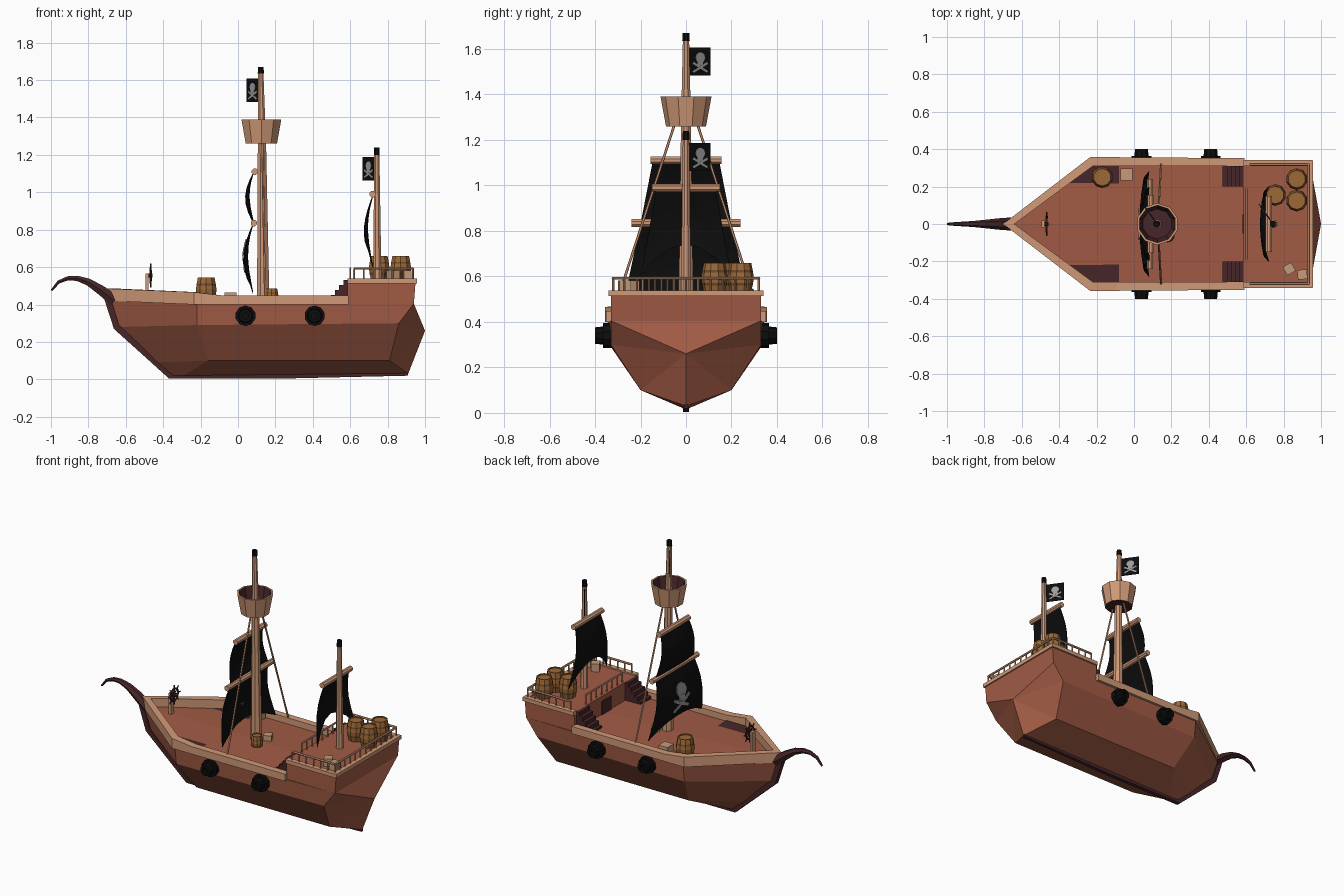
import bpy, bmesh, math
from mathutils import Vector, Matrix

if "Cube" in bpy.data.objects:
    bpy.data.objects.remove(bpy.data.objects["Cube"])

def material(name, r, g, b):
    m = bpy.data.materials.new(name)
    m.diffuse_color = (r, g, b, 1)
    m.use_nodes = True
    m.node_tree.nodes["Principled BSDF"].inputs["Base Color"].default_value = m.diffuse_color
    return m

HULL = material("red_brown_wood", .36, .105, .06)
TAN = material("pale_wood", .63, .32, .185)
DARK = material("dark_wood", .062, .019, .021)
BLACK = material("black_cloth", .004, .004, .004)
BARREL = material("barrel_wood", .33, .14, .038)
HOOP = material("barrel_hoop", .16, .065, .02)
CRATE = material("crate_wood", .55, .33, .19)
GREY = material("emblem_grey", .33, .33, .33)

def mesh(name, verts, faces, mats, idx=None):
    me = bpy.data.meshes.new(name)
    me.from_pydata([tuple(v) for v in verts], [], faces)
    for m in (mats if isinstance(mats, list) else [mats]):
        me.materials.append(m)
    if idx:
        for p, i in zip(me.polygons, idx):
            p.material_index = i
    bm = bmesh.new()
    bm.from_mesh(me)
    bmesh.ops.remove_doubles(bm, verts=bm.verts, dist=1e-5)
    bmesh.ops.recalc_face_normals(bm, faces=bm.faces)
    bm.to_mesh(me)
    bm.free()
    ob = bpy.data.objects.new(name, me)
    bpy.context.collection.objects.link(ob)
    return ob

def box(name, c, s, mat, rot=0):
    R = Matrix.Rotation(rot, 3, 'Z')
    v = [Vector(c) + R @ Vector((x * s[0] / 2, y * s[1] / 2, z * s[2] / 2))
         for x in (-1, 1) for y in (-1, 1) for z in (-1, 1)]
    return mesh(name, v, [(0, 1, 3, 2), (4, 6, 7, 5), (0, 4, 5, 1), (2, 3, 7, 6), (0, 2, 6, 4), (1, 5, 7, 3)], mat)

def tube(name, pts, radii, mat, n=8):
    pts = [Vector(p) for p in pts]
    v, f = [], []
    for i, p in enumerate(pts):
        t = (pts[min(i + 1, len(pts) - 1)] - pts[max(i - 1, 0)]).normalized()
        u = t.cross(Vector((0, 1, 0)) if abs(t.y) < .9 else Vector((1, 0, 0))).normalized()
        w = t.cross(u)
        for k in range(n):
            a = 2 * math.pi * (k + .5) / n
            v.append(p + radii[i] * (math.cos(a) * u + math.sin(a) * w))
    for i in range(len(pts) - 1):
        f += [(i*n + k, i*n + (k+1) % n, (i+1)*n + (k+1) % n, (i+1)*n + k) for k in range(n)]
    f += [tuple(range(n)), tuple(range(len(v) - n, len(v)))]
    return mesh(name, v, f, mat)

def lathe(name, prof, loc, mats, segs, n=10, M=Matrix.Identity(3)):
    v = [Vector(loc) + M @ Vector((r * math.cos(2*math.pi*(k+.5)/n), r * math.sin(2*math.pi*(k+.5)/n), z))
         for r, z in prof for k in range(n)]
    f, idx = [], []
    for i in range(len(prof) - 1):
        for k in range(n):
            f.append((i*n + k, i*n + (k+1) % n, (i+1)*n + (k+1) % n, (i+1)*n + k))
            idx.append(segs[i])
    # collapse ends on the axis into caps
    if prof[0][0] == 0:
        v, f, idx = v[n:], [tuple(range(n))] + [tuple(j - n for j in q) for q in f[n:]], [segs[0]] + idx[n:]
    if prof[-1][0] == 0:
        v, f, idx = v[:-n], f[:-n] + [tuple(range(len(v) - 2*n, len(v) - n))], idx[:-n] + [segs[-1]]
    return mesh(name, v, f, mats, idx)

# hull: stations of keel, bilge, chine, deck points
ST = [[(-.36, 0, .015), (-.45, 0, .09), (-.64, 0, .28), (-.70, 0, .43)],
      [(-.3, 0, .015), (-.16, .2, .1), (-.22, .33, .29), (-.22, .345, .405)],
      [(.91, 0, .03), (.81, .2, .1), (.86, .33, .3), (.94, .33, .405)]]
v, f = [], []
for s in (1, -1):
    o = len(v)
    v += [(x, y * s, z) for st in ST for x, y, z in st] + [(1, 0, .26), (.94, 0, .405)]
    for i in (0, 1):
        f += [tuple(o + q for q in (4*i+j, 4*i+j+1, 4*i+j+5, 4*i+j+4)) for j in range(3)]
    f += [tuple(o + j for j in q) for q in ((8, 9, 12), (9, 10, 12), (10, 11, 12), (11, 13, 12), (3, 7, 11, 13))]
mesh("hull", v, f, HULL)

# aft cabin block and decks
v = [(x, y, z) for z, xe in ((.40, .94), (.53, .95)) for x, y in ((.585, -.33), (xe, -.33), (xe, .33), (.585, .33))]
mesh("aft_cabin", v, [(0, 1, 2, 3), (4, 5, 6, 7)] + [(i, (i+1) % 4, (i+1) % 4 + 4, i + 4) for i in range(4)], HULL)
out = [(-.66, 0), (-.22, -.33), (-.08, -.33), (-.08, .33), (-.22, .33)]
v = [(x, y, z) for z in (.40, .414) for x, y in out]
mesh("foredeck", v, [tuple(range(5)), tuple(range(5, 10))] + [(i, (i+1) % 5, (i+1) % 5 + 5, i + 5) for i in range(5)], DARK)
box("cabin_door", (.583, 0, .45), (.008, .1, .095), DARK)

# gunwales: outer/inner loop with rising bow
G = [(-.70, 0, -.64, 0, .42, .485), (-.235, .357, -.22, .31, .40, .466),
     (-.09, .357, -.09, .31, .40, .449), (.59, .352, .59, .31, .40, .447)]
for s, side in ((1, "left"), (-1, "right")):
    v = [p for a, b, c, d, lo, hi in G for p in ((a, b*s, lo), (a, b*s, hi), (c, d*s, hi), (c, d*s, lo))]
    f = [(4*i+k, 4*i+(k+1) % 4, 4*i+4+(k+1) % 4, 4*i+4+k) for i in range(3) for k in range(4)]
    mesh("gunwale_" + side, v, f + [(0, 1, 2, 3), (12, 13, 14, 15)], TAN)

# keel, stem and curved bowsprit
tube("keel_and_stem", [(-.70, 0, .44), (-.65, 0, .28), (-.365, 0, .018), (.2, 0, .016), (.91, 0, .028)],
     [.025, .024, .02, .018, .012], DARK, 4)
tube("bowsprit", [(-.66, 0, .42), (-.73, 0, .475), (-.80, 0, .52), (-.86, 0, .54), (-.91, 0, .54), (-.96, 0, .52), (-.997, 0, .475)],
     [.035, .03, .022, .016, .013, .01, .006], DARK, 6)

# poop rim, railing and stairs
for s in (1, -1):
    box("poop_rim_side", (.77, .325*s, .526), (.37, .032, .025), TAN)
    tube("poop_rail_side", [(.62, .32*s, .592), (.935, .32*s, .592)], [.007]*2, TAN, 6)
    for i in range(7):
        x = .62 + i * .0525
        tube("rail_post", [(x, .32*s, .53), (x, .32*s, .592)], [.005]*2, TAN, 5)
    for i in range(5):
        h = .026 * (i + 1)
        box("stair_step", (.485 + .0225*i, .255*s, .40 + h/2), (.0225, .11, h), DARK)
box("poop_rim_back", (.943, 0, .526), (.03, .68, .025), TAN)
tube("poop_rail_back", [(.935, -.32, .592), (.935, .32, .592)], [.007]*2, TAN, 6)
for i in range(11):
    y = -.27 + i * .054
    tube("rail_post", [(.935, y, .53), (.935, y, .592)], [.005]*2, TAN, 5)
tube("poop_rail_front", [(.60, -.19, .592), (.60, .19, .592)], [.006]*2, TAN, 6)
for i in range(8):
    y = -.19 + i * .38 / 7
    tube("rail_post", [(.60, y, .53), (.60, y, .592)], [.005]*2, TAN, 5)

# masts, caps, yards, ropes
tube("main_mast", [(.135, 0, .40), (.128, 0, 1.26), (.122, 0, 1.64)], [.036, .024, .015], TAN, 8)
tube("main_mast_cap", [(.122, 0, 1.635), (.122, 0, 1.67)], [.018, .016], BLACK, 8)
tube("aft_mast", [(.745, 0, .53), (.742, 0, 1.21)], [.024, .015], TAN, 8)
tube("aft_mast_cap", [(.742, 0, 1.20), (.742, 0, 1.24)], [.017, .015], BLACK, 8)
for name, x, z, w in (("upper_yard", .09, 1.11, .155), ("lower_yard", .085, .835, .24), ("aft_yard", .72, .99, .15)):
    tube(name, [(x, -w, z), (x, w, z)], [.018]*2, TAN, 8)
for s in (1, -1):
    tube("shroud_rope", [(.13, .05*s, 1.27), (.145, .32*s, .44)], [.006]*2, TAN, 5)

# crow's nest
lathe("crows_nest", [(0, 1.26), (.088, 1.26), (.112, 1.39), (.1, 1.39), (.08, 1.3), (0, 1.3)],
      (.125, 0, 0), [TAN, DARK], [1, 0, 0, 1, 1], 10)

# billowing sails
def belly(x, z0, z1, w, b):
    def fx(y, z):
        t = min(max((z0 - z) / (z0 - z1), 0), 1)
        return x - b * math.sin(math.pi * t) * (1 - .6 * min(1, (y / w) ** 2))
    return fx

def sail(name, x, z0, z1, w0, w1, arch, b):
    fx = belly(x, z0, z1, w1, b)
    n, m, v = 6, 6, []
    for j in range(m + 1):
        t = j / m
        for i in range(n + 1):
            u = 2 * i / n - 1
            z = z0 + (z1 - z0) * t + arch * (1 - u * u) * t
            y = u * (w0 + (w1 - w0) * t)
            v.append((fx(y, z), y, z))
    f = [(j*(n+1)+i, j*(n+1)+i+1, (j+1)*(n+1)+i+1, (j+1)*(n+1)+i) for j in range(m) for i in range(n)]
    ob = mesh(name, v, f, BLACK)
    md = ob.modifiers.new("thickness", 'SOLIDIFY')
    md.thickness, md.offset = .004, 0
    return fx

sail("upper_sail", .085, 1.11, .83, .145, .2, .02, .045)
main_fx = sail("lower_sail", .08, .83, .46, .2, .28, .08, .05)
sail("aft_sail", .72, .98, .60, .13, .2, .14, .045)

# skull and crossed bones as flat plates, placed by a mapping (a, b, side) -> point
def emblem(name, size, place):
    disc = [(.3*math.cos(a), .2 + .28*math.sin(a)) for a in (2*math.pi*k/10 for k in range(10))]
    jaw = [(-.17, -.2), (.17, -.2), (.19, .05), (-.19, .05)]
    bones = [[(-.5*s, -.5), (-.4*s, -.58), (.5*s, -.12), (.42*s, -.02)] for s in (1, -1)]
    v, f = [], []
    for poly in [disc, jaw] + bones:
        o, n = len(v), len(poly)
        v += [place(a*size, b*size, d) for d in (-1, 1) for a, b in poly]
        f += [tuple(range(o, o+n)), tuple(range(o+n, o+2*n))]
        f += [(o+i, o+(i+1) % n, o+n+(i+1) % n, o+n+i) for i in range(n)]
    mesh(name, v, f, GREY)

emblem("sail_emblem", .17, lambda a, b, d: (main_fx(a, .67 + b) - .005 + .003*d, a, .67 + b))

# flags
for name, x, z in (("main_flag", .115, 1.545), ("aft_flag", .735, 1.125)):
    d = Vector((-.58, .815, 0))
    nrm = Vector((.815, .58, 0))
    box(name, Vector((x, .012, z)) + d * .058, (.116, .004, .125), BLACK, math.atan2(d.y, d.x))
    c = Vector((x, .012, z)) + d * .06
    emblem(name + "_emblem", .085, lambda a, b, k: c + d*a + nrm*(.004*k) + Vector((0, 0, b)))

# cannons
for x in (.04, .41):
    for s in (1, -1):
        lathe("cannon", [(0, 0), (.055, 0), (.055, .042), (.04, .042), (.036, .078), (.018, .078), (.018, .05), (0, .05)],
              (x, .322*s, .34), [BLACK], [0]*7, 10, Matrix.Rotation(-s * math.pi/2, 3, 'X'))

# barrels
for x, y, z, k in ((.87, .24, .53, 1), (.87, .125, .53, 1), (.755, .155, .53, 1), (-.17, .25, .414, 1), (.18, -.06, .40, .66)):
    P = [(0, 0), (.046, 0), (.053, .03), (.055, .04), (.058, .065), (.055, .088), (.053, .098), (.047, .13), (.04, .13), (.04, .123), (0, .123)]
    lathe("barrel", [(r*k, h*k) for r, h in P], (x, y, z), [BARREL, HOOP], [0, 0, 1, 0, 0, 1, 0, 0, 0, 0], 10)

# crates
for x, y, z, s, r in ((-.04, .265, .43, .066, 0), (.83, -.24, .555, .052, .5), (.9, -.27, .555, .052, .1), (.185, .05, .425, .05, .4)):
    box("crate", (x, y, z), (s, s, s), CRATE, r)

# ship's wheel
box("wheel_post", (-.487, 0, .487), (.016, .035, .16), TAN)
R = [(math.cos(k*math.pi/4), math.sin(k*math.pi/4)) for k in range(8)]
for i, (c, s) in enumerate(R):
    c2, s2 = R[(i+1) % 8]
    tube("wheel_spoke", [(-.467, 0, .555), (-.467, .064*c, .555 + .064*s)], [.004]*2, DARK, 5)
    tube("wheel_rim", [(-.467, .043*c, .555 + .043*s), (-.467, .043*c2, .555 + .043*s2)], [.006]*2, DARK, 5)
tube("wheel_hub", [(-.49, 0, .555), (-.457, 0, .555)], [.012]*2, DARK, 8)
